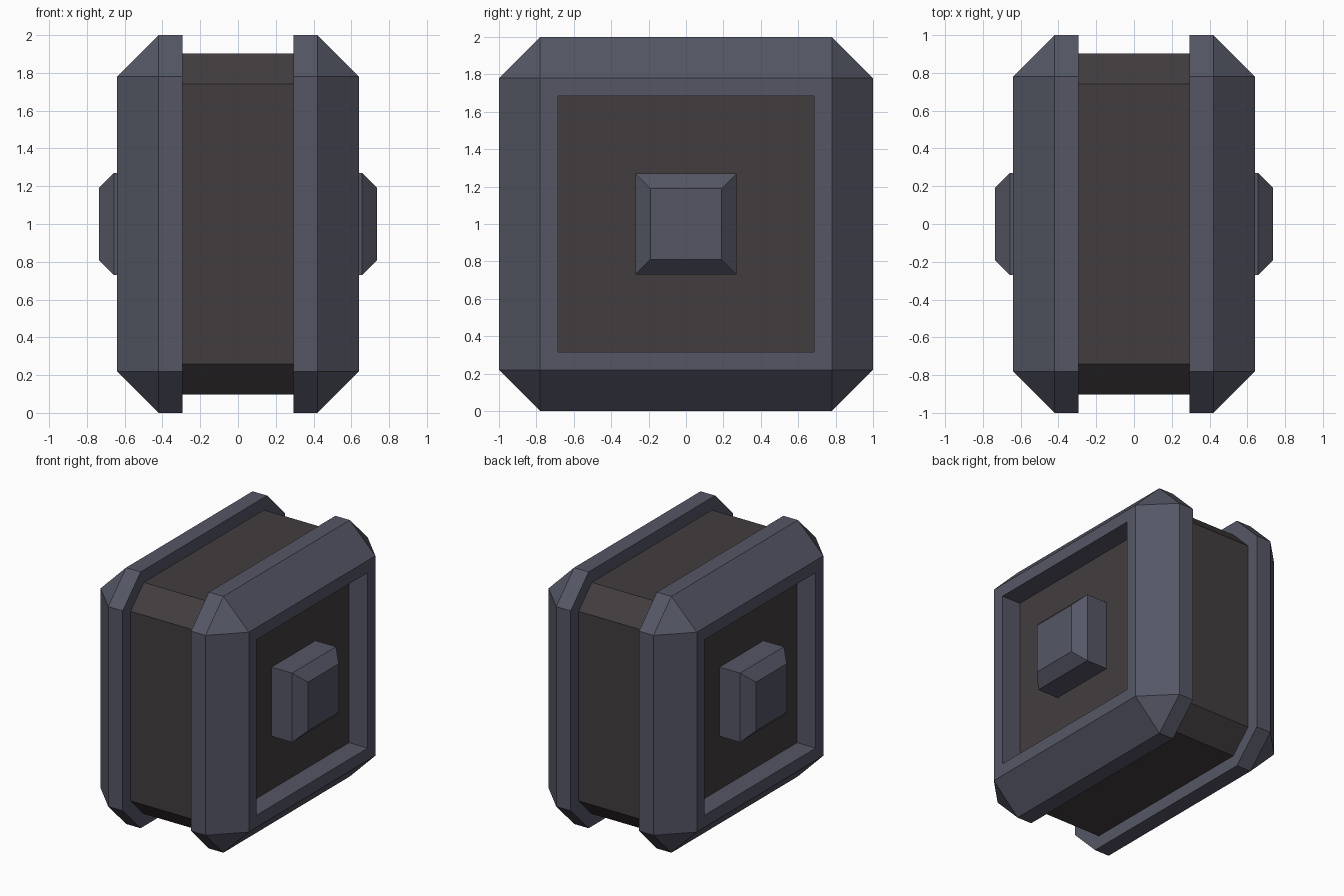
import bpy, bmesh
from mathutils import Matrix, Vector

if "Cube" in bpy.data.objects:
    bpy.data.objects.remove(bpy.data.objects["Cube"])


def material(name, color):
    m = bpy.data.materials.new(name)
    m.diffuse_color = (*color, 1)
    m.use_nodes = True
    m.node_tree.nodes["Principled BSDF"].inputs["Base Color"].default_value = m.diffuse_color
    return m


steel = material("blue_grey", (0.09, 0.094, 0.13))
dark = material("dark_brown_grey", (0.055, 0.047, 0.05))


def box(x0, x1, half):
    """Square block along x, centred on y = 0, z = 1."""
    bm = bmesh.new()
    bmesh.ops.create_cube(bm, size=1, matrix=Matrix.Translation(((x0 + x1) / 2, 0, 1))
                          @ Matrix.Diagonal((x1 - x0, half * 2, half * 2, 1)))
    return bm


def along_x(e):
    return abs(e.verts[0].co.x - e.verts[1].co.x) > 1e-4


def on_outer_side(e, x):
    return all(abs(v.co.x - x) < 1e-4 for v in e.verts)


def chamfer(bm, edges, width):
    bmesh.ops.bevel(bm, geom=edges, offset=width, offset_type='OFFSET', segments=1,
                    profile=0.5, affect='EDGES', clamp_overlap=False)


def finish(bm, name, mats, mirror=False):
    bmesh.ops.recalc_face_normals(bm, faces=bm.faces)
    me = bpy.data.meshes.new(name)
    bm.to_mesh(me)
    bm.free()
    for m in mats:
        me.materials.append(m)
    ob = bpy.data.objects.new(name, me)
    bpy.context.collection.objects.link(ob)
    if mirror:
        mod = ob.modifiers.new("mirror", 'MIRROR')
        mod.use_mirror_merge = False
    return ob


# Central core with chamfered long edges
bm = box(-0.295, 0.295, 0.903)
chamfer(bm, [e for e in bm.edges if along_x(e)], 0.163)
finish(bm, "core", [dark])

# Side plates: chamfered outer block with a dark recessed panel
X = 0.64
bm = box(0.295, X, 1.0)
chamfer(bm, [e for e in bm.edges if along_x(e) or on_outer_side(e, X)], 0.22)
panel = max(bm.faces, key=lambda f: f.calc_center_median().x)
bmesh.ops.inset_individual(bm, faces=[panel], thickness=0.135)
rim = list(panel.edges)
floor = bmesh.ops.extrude_discrete_faces(bm, faces=[panel])["faces"][0]
bmesh.ops.translate(bm, verts=floor.verts, vec=Vector((-0.16, 0, 0)))
for f in bm.faces:
    c = f.calc_center_median()
    if max(abs(c.y), abs(c.z - 1)) < 0.66 and 0.35 < c.x < X - 0.01:
        f.material_index = 1
finish(bm, "side_plate", [steel, dark], mirror=True)

# Square hubs in the recesses
bm = box(0.47, 0.737, 0.27)
chamfer(bm, [e for e in bm.edges if on_outer_side(e, 0.737)], 0.08)
finish(bm, "hub", [steel], mirror=True)
